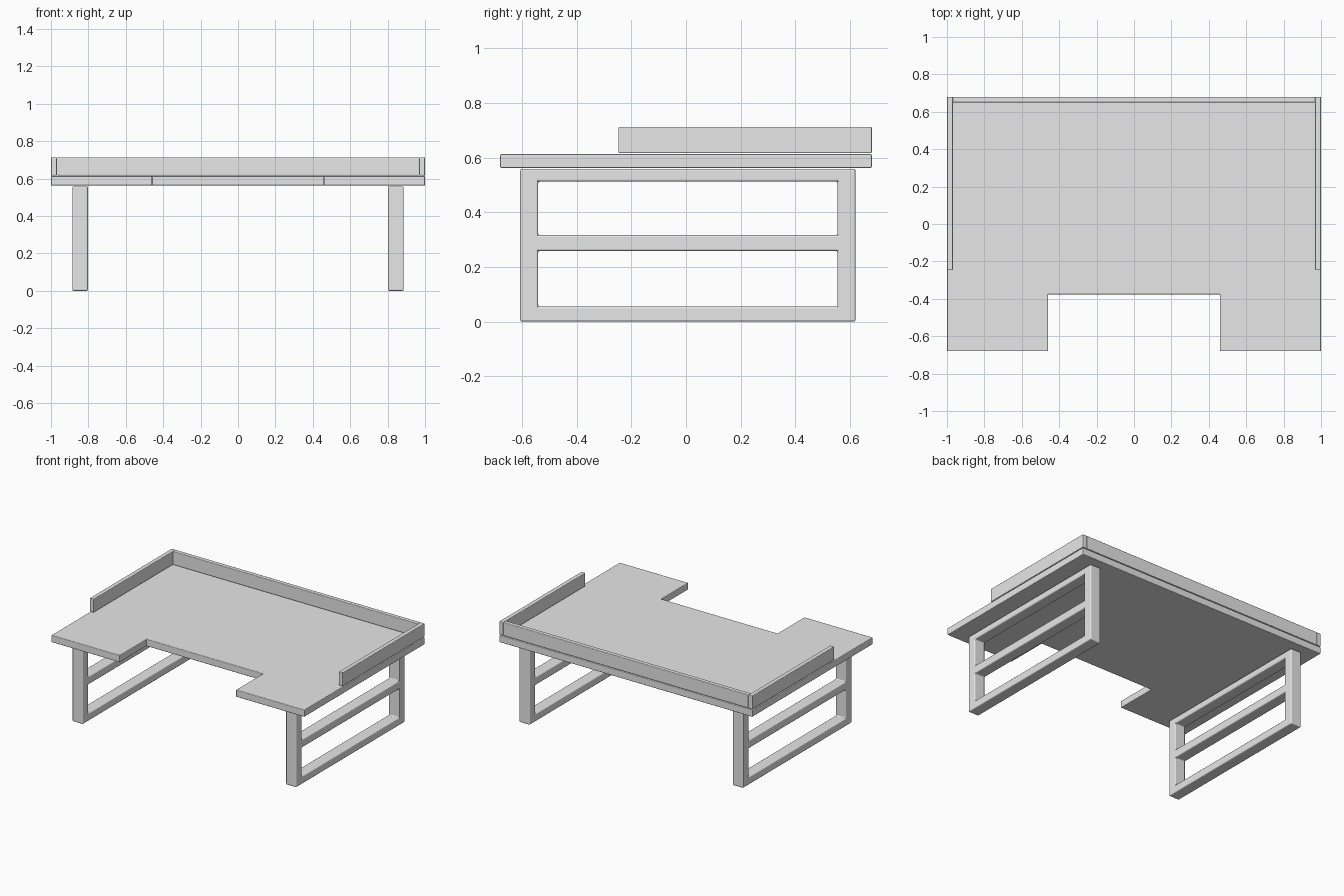
import bpy
import bmesh
from mathutils import Vector

cube = bpy.data.objects.get("Cube")
if cube:
    bpy.data.objects.remove(cube, do_unlink=True)

# One plain grey for every part
GREY = (0.8, 0.8, 0.8, 1)
grey = bpy.data.materials.new("plain_grey")
grey.diffuse_color = GREY
grey.use_nodes = True
grey.node_tree.nodes["Principled BSDF"].inputs["Base Color"].default_value = GREY


def slab(name, us, vs, to_point, thickness, holes=(), bevel=0.005):
    """Flat panel from grid lines, skipping hole cells, thickened evenly with rounded edges."""
    bm = bmesh.new()
    grid = [[bm.verts.new(to_point(u, v)) for v in vs] for u in us]
    for i in range(len(us) - 1):
        for j in range(len(vs) - 1):
            if (i, j) not in holes:
                bm.faces.new((grid[i][j], grid[i + 1][j],
                              grid[i + 1][j + 1], grid[i][j + 1]))
    mesh = bpy.data.meshes.new(name)
    bm.to_mesh(mesh)
    bm.free()
    mesh.materials.append(grey)
    obj = bpy.data.objects.new(name, mesh)
    bpy.context.collection.objects.link(obj)
    solid = obj.modifiers.new("thickness", 'SOLIDIFY')
    solid.thickness = thickness
    solid.offset = 0
    edge = obj.modifiers.new("rounded_edges", 'BEVEL')
    edge.width = bevel
    edge.segments = 3
    edge.limit_method = 'ANGLE'
    return obj


# Table top with a front cut-out
slab("table_top", (-1, -0.46, 0.46, 1), (-0.68, -0.377, 0.68),
     lambda x, y: Vector((x, y, 0.588)), 0.05, holes={(1, 0)}, bevel=0.004)

# Raised rails along the sides and back
RAIL_Z = (0.617, 0.713)
RAIL = 0.031
slab("back_rail", (-1 + RAIL, 1 - RAIL), RAIL_Z,
     lambda x, z: Vector((x, 0.68 - RAIL / 2, z)), RAIL, bevel=0.004)

for side, sign in (("left", 1), ("right", -1)):
    slab(side + "_rail", (-0.247, 0.68), RAIL_Z,
         lambda y, z: Vector((sign * (1 - RAIL / 2), y, z)), RAIL, bevel=0.004)

    # Leg frame with two long openings
    slab(side + "_leg_frame", (-0.607, -0.541, 0.555, 0.62),
         (0, 0.055, 0.259, 0.317, 0.513, 0.559),
         lambda y, z: Vector((sign * 0.844, y, z)), 0.083,
         holes={(1, 1), (1, 3)}, bevel=0.007)
